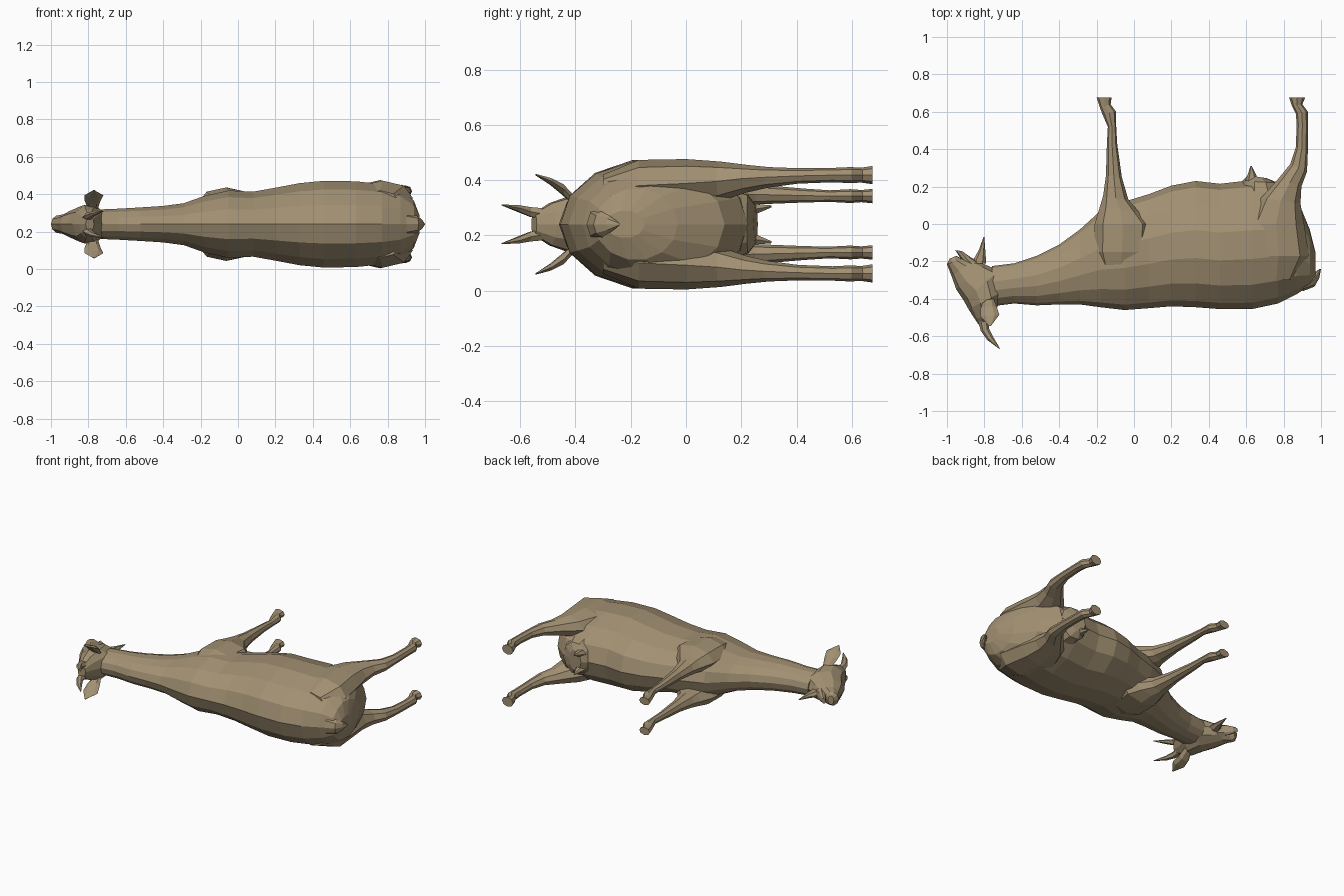
import bpy, bmesh, math
from mathutils import Vector

ZC = 0.24  # the animal lies on its side; this is its plane of symmetry

hide = bpy.data.materials.new("tan_hide")
hide.diffuse_color = (0.36, 0.28, 0.17, 1)


def loft(name, rings, n=12, side=0):
    """Each ring: (x1, y1, x2, y2, sideways offset, half width)."""
    bm = bmesh.new()
    loops = []
    for x1, y1, x2, y2, off, hw in rings:
        p, q = Vector((x1, y1, 0)), Vector((x2, y2, 0))
        mid, arm = (p + q) / 2, (p - q) / 2
        loop = []
        for i in range(n):
            a = 2 * math.pi * i / n
            v = mid + arm * math.cos(a)
            v.z = ZC + side * off + hw * math.sin(a)
            loop.append(bm.verts.new(v))
        loops.append(loop)
    for a, b in zip(loops, loops[1:]):
        for i in range(n):
            j = (i + 1) % n
            bm.faces.new((a[i], a[j], b[j], b[i]))
    bm.faces.new(loops[0])
    bm.faces.new(loops[-1])
    bmesh.ops.recalc_face_normals(bm, faces=bm.faces)
    mesh = bpy.data.meshes.new(name)
    bm.to_mesh(mesh)
    bm.free()
    mesh.materials.append(hide)
    ob = bpy.data.objects.new(name, mesh)
    bpy.context.collection.objects.link(ob)
    return ob


def pair(name, rings, n=8):
    for label, side in (("upper", 1), ("lower", -1)):
        loft(f"{name}_{label}", rings, n, side)


# Trunk and neck: x, back y, belly y, half width
trunk = [
    (0.97, -0.29, -0.15, 0.05), (0.94, -0.33, -0.03, 0.13),
    (0.87, -0.375, 0.14, 0.19), (0.77, -0.425, 0.225, 0.22),
    (0.63, -0.455, 0.235, 0.235), (0.46, -0.455, 0.215, 0.238),
    (0.33, -0.445, 0.23, 0.225), (0.2, -0.44, 0.205, 0.2),
    (0.08, -0.45, 0.16, 0.178), (-0.05, -0.46, 0.12, 0.185),
    (-0.18, -0.445, 0.07, 0.155), (-0.29, -0.43, -0.03, 0.115),
    (-0.4, -0.43, -0.11, 0.1), (-0.52, -0.435, -0.17, 0.092),
    (-0.64, -0.425, -0.21, 0.085), (-0.76, -0.44, -0.225, 0.08)]
loft("trunk_and_neck", [(x, a, x, b, 0, w) for x, a, b, w in trunk], 14)

# Head from poll to muzzle
loft("head", [
    (-0.815, -0.56, -0.77, -0.54, 0, 0.04),
    (-0.85, -0.51, -0.74, -0.47, 0, 0.08),
    (-0.885, -0.455, -0.70, -0.36, 0, 0.108),
    (-0.91, -0.41, -0.72, -0.25, 0, 0.1),
    (-0.95, -0.35, -0.80, -0.215, 0, 0.075),
    (-0.975, -0.28, -0.86, -0.195, 0, 0.055),
    (-1.0, -0.215, -0.92, -0.185, 0, 0.048),
    (-0.985, -0.185, -0.95, -0.17, 0, 0.03)], 10)

# Lower lip and beard
loft("lower_lip", [
    (-0.90, -0.235, -0.83, -0.20, 0, 0.04),
    (-0.93, -0.18, -0.87, -0.18, 0, 0.035),
    (-0.955, -0.14, -0.92, -0.145, 0, 0.018)], 8)
loft("beard", [
    (-0.87, -0.21, -0.79, -0.21, 0, 0.025),
    (-0.83, -0.14, -0.795, -0.14, 0, 0.014),
    (-0.805, -0.07, -0.80, -0.07, 0, 0.003)], 6)

# Horns and ears
pair("horn", [
    (-0.835, -0.51, -0.775, -0.5, 0.035, 0.025),
    (-0.82, -0.57, -0.775, -0.56, 0.045, 0.02),
    (-0.785, -0.62, -0.755, -0.60, 0.058, 0.013),
    (-0.72, -0.668, -0.717, -0.665, 0.07, 0.002)], 6)
pair("ear", [
    (-0.80, -0.40, -0.75, -0.40, 0.08, 0.02),
    (-0.82, -0.45, -0.735, -0.44, 0.125, 0.022),
    (-0.82, -0.495, -0.72, -0.485, 0.155, 0.014),
    (-0.775, -0.545, -0.765, -0.545, 0.18, 0.003)], 6)

# Front legs: shoulder to hoof
pair("front_leg", [
    (-0.17, -0.27, 0.03, -0.27, 0.11, 0.05),
    (-0.21, -0.15, 0.08, -0.15, 0.12, 0.076),
    (-0.21, 0.0, 0.09, 0.0, 0.118, 0.078),
    (-0.18, 0.10, 0.03, 0.06, 0.115, 0.06),
    (-0.165, 0.15, -0.03, 0.13, 0.112, 0.05),
    (-0.15, 0.26, -0.065, 0.25, 0.108, 0.036),
    (-0.145, 0.43, -0.09, 0.43, 0.104, 0.025),
    (-0.14, 0.52, -0.095, 0.52, 0.102, 0.021),
    (-0.17, 0.59, -0.095, 0.60, 0.102, 0.025),
    (-0.185, 0.63, -0.125, 0.64, 0.102, 0.022),
    (-0.2, 0.675, -0.12, 0.675, 0.102, 0.026)])

# Rear legs: thigh, hock, hoof
pair("rear_leg", [
    (0.66, -0.3, 0.86, -0.3, 0.12, 0.06),
    (0.61, -0.17, 0.935, -0.17, 0.14, 0.093),
    (0.61, 0.0, 0.91, 0.0, 0.148, 0.088),
    (0.68, 0.14, 0.89, 0.11, 0.155, 0.072),
    (0.77, 0.24, 0.895, 0.2, 0.165, 0.05),
    (0.835, 0.32, 0.925, 0.28, 0.17, 0.037),
    (0.865, 0.41, 0.93, 0.4, 0.175, 0.028),
    (0.87, 0.53, 0.93, 0.53, 0.178, 0.026),
    (0.865, 0.59, 0.93, 0.60, 0.178, 0.029),
    (0.845, 0.63, 0.90, 0.64, 0.178, 0.027),
    (0.83, 0.675, 0.915, 0.675, 0.178, 0.033)])

# Udder with teats
loft("udder", [
    (0.56, 0.17, 0.8, 0.17, 0, 0.13),
    (0.58, 0.23, 0.77, 0.22, 0, 0.11),
    (0.61, 0.26, 0.71, 0.245, 0, 0.07)], 10)
pair("teat", [
    (0.59, 0.22, 0.67, 0.22, 0.05, 0.03),
    (0.61, 0.27, 0.65, 0.27, 0.058, 0.016),
    (0.622, 0.31, 0.63, 0.31, 0.065, 0.004)], 6)

# Upturned tail
loft("tail", [
    (0.90, -0.36, 0.92, -0.27, 0, 0.06),
    (0.965, -0.335, 0.95, -0.27, 0, 0.045),
    (0.99, -0.29, 0.965, -0.26, 0, 0.03),
    (1.0, -0.24, 0.992, -0.24, 0, 0.004)], 8)
